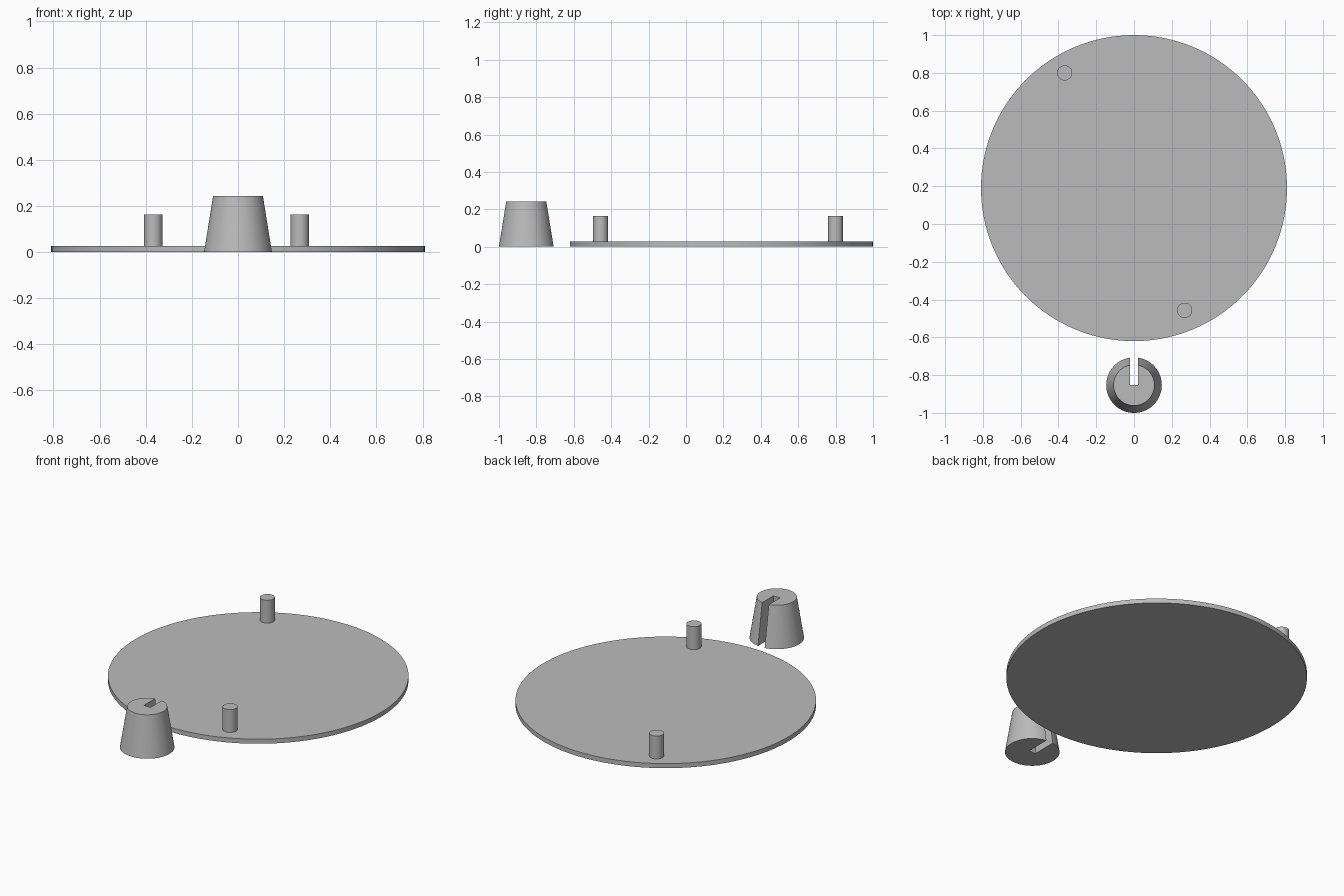
import bpy
import math

if "Cube" in bpy.data.objects:
    bpy.data.objects.remove(bpy.data.objects["Cube"])

grey = bpy.data.materials.new("plain_grey")
grey.diffuse_color = (0.5, 0.5, 0.5, 1)
grey.use_nodes = True
grey.node_tree.nodes["Principled BSDF"].inputs["Base Color"].default_value = grey.diffuse_color


def lathe(name, x, y, z0, z1, r0, r1, sides):
    """Capped round part, smooth around the side with sharp rims."""
    bpy.ops.mesh.primitive_cone_add(vertices=sides, radius1=r0, radius2=r1,
                                    depth=z1 - z0, location=(x, y, (z0 + z1) / 2))
    ob = bpy.context.object
    ob.name = name
    ob.data.materials.append(grey)
    return ob


def smooth(ob):
    bpy.ops.object.select_all(action='DESELECT')
    ob.select_set(True)
    bpy.context.view_layer.objects.active = ob
    bpy.ops.object.shade_smooth_by_angle(angle=math.radians(30))


# Thin round plate
smooth(lathe("base_disc", 0, 0.19, 0, 0.027, 0.81, 0.81, 128))

# Two upright pins near the rim
for name, x, y in (("back_pin", -0.367, 0.80), ("front_pin", 0.268, -0.457)):
    smooth(lathe(name, x, y, 0.02, 0.163, 0.04, 0.04, 48))

# Tapered knob standing in front of the plate
knob = lathe("tapered_knob", 0, -0.853, 0, 0.243, 0.147, 0.108, 96)

# Slot from the knob's centre out through its back
bpy.ops.mesh.primitive_cube_add(size=1, location=(0, -0.753, 0.12))
cutter = bpy.context.object
cutter.name = "slot_cutter"
cutter.scale = (0.044, 0.2, 0.6)
cutter.data.materials.append(grey)
cutter.hide_render = True
cutter.hide_viewport = False
cut = knob.modifiers.new("slot", 'BOOLEAN')
cut.operation = 'DIFFERENCE'
cut.solver = 'EXACT'
cut.object = cutter
bpy.context.view_layer.objects.active = knob
bpy.ops.object.modifier_apply(modifier=cut.name)
bpy.data.objects.remove(cutter)
smooth(knob)
